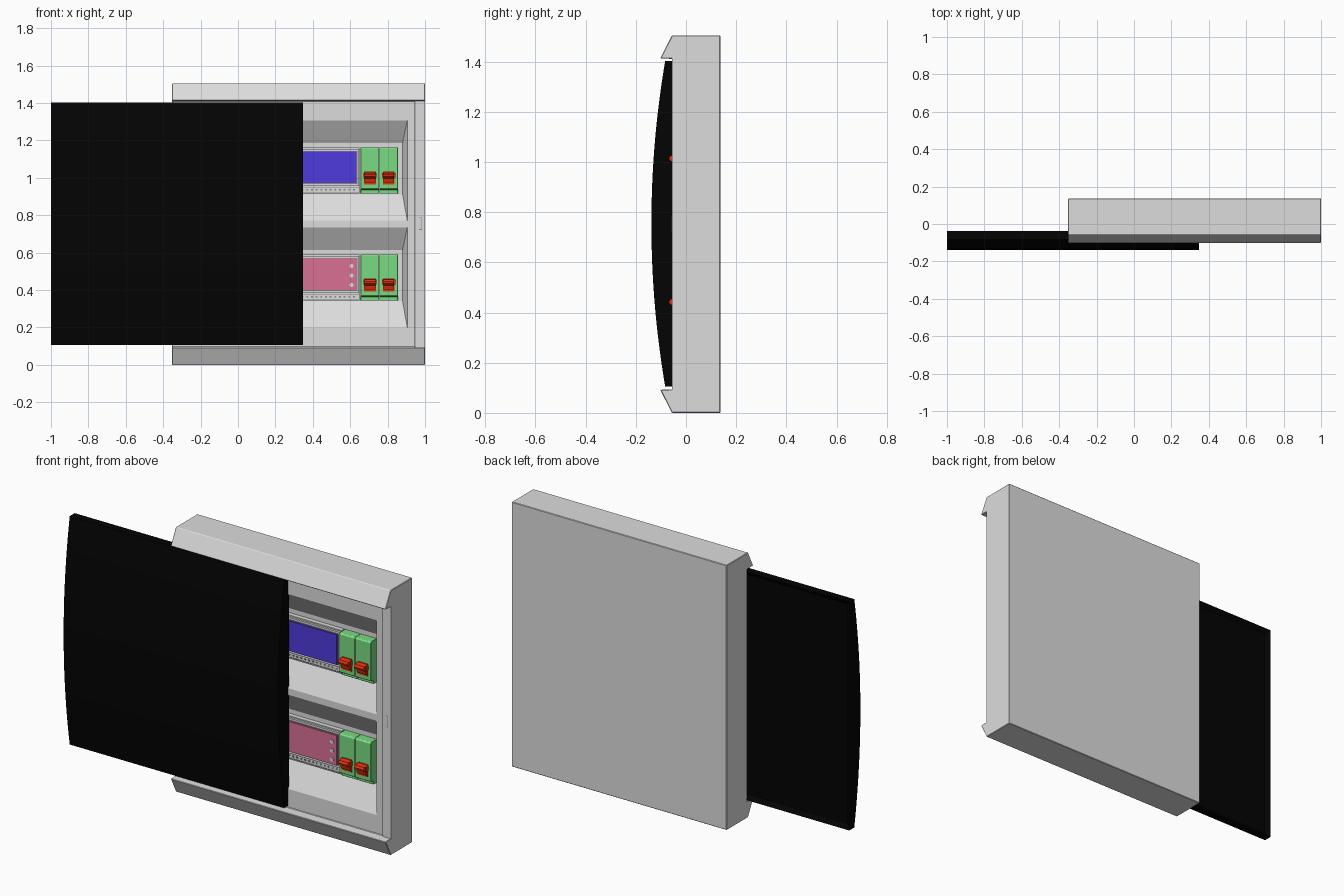
import bpy, bmesh, math
from mathutils import Vector

cube = bpy.data.objects.get("Cube")
if cube:
    bpy.data.objects.remove(cube)


def material(name, r, g, b):
    m = bpy.data.materials.new(name)
    m.use_nodes = True
    m.diffuse_color = (r, g, b, 1)
    m.node_tree.nodes["Principled BSDF"].inputs["Base Color"].default_value = (r, g, b, 1)
    return m


GREY = material("light grey", .72, .72, .72)
DARK = material("dark grey", .25, .25, .25)
BLACK = material("black", .001, .001, .001)
GREEN = material("green", .19, .71, .22)
RED = material("red", .8, .035, .005)
BLUE = material("blue", .078, .043, .72)
PINK = material("pink", .69, .165, .3)


def finish(name, bm, mat):
    bmesh.ops.recalc_face_normals(bm, faces=bm.faces)
    mesh = bpy.data.meshes.new(name)
    bm.to_mesh(mesh)
    bm.free()
    mesh.materials.append(mat)
    obj = bpy.data.objects.new(name, mesh)
    bpy.context.collection.objects.link(obj)
    return obj


def loft(name, rings, mat):
    """Skin equal-length point rings and cap both ends."""
    bm = bmesh.new()
    loops = [[bm.verts.new(p) for p in ring] for ring in rings]
    for a, b in zip(loops, loops[1:]):
        for i in range(len(a)):
            j = (i + 1) % len(a)
            bm.faces.new((a[i], a[j], b[j], b[i]))
    bm.faces.new(loops[0])
    bm.faces.new(loops[-1])
    return finish(name, bm, mat)


def extrude_x(name, profile, x0, x1, mat):
    return loft(name, [[(x, y, z) for y, z in profile] for x in (x0, x1)], mat)


def rect(x0, x1, y, z0, z1):
    return [(x0, y, z0), (x1, y, z0), (x1, y, z1), (x0, y, z1)]


def box(name, x0, x1, y0, y1, z0, z1, mat):
    return loft(name, [rect(x0, x1, y, z0, z1) for y in (y0, y1)], mat)


def apply_modifiers(obj):
    bpy.context.view_layer.objects.active = obj
    for mod in list(obj.modifiers):
        bpy.ops.object.modifier_apply(modifier=mod.name)


def bevel(obj, width):
    mod = obj.modifiers.new("bevel", "BEVEL")
    mod.width = width
    mod.segments = 1
    mod.limit_method = "ANGLE"
    return obj


LEFT, RIGHT, HEIGHT = -.352, 1, 1.505
BACK, PANEL, POST, FLOOR = .137, -.047, -.056, .027

# Cabinet shell with an overhanging lip along the top and bottom
lower = [(BACK, 0), (POST, 0), (-.103, .092), (PANEL, .094)]
upper = [(y, HEIGHT - z) for y, z in reversed(lower)]
cabinet = bevel(extrude_x("cabinet", lower + upper, LEFT, RIGHT, GREY), .003)

# Sloping device recesses
for base in (.2, .772):
    outer = (-.265, .905), (base, base + .535)
    inner = (-.24, .88), (base + .14, base + .415)
    cutter = loft("recess_cutter", [
        rect(*outer[0], -.08, *outer[1]),
        rect(*outer[0], PANEL, *outer[1]),
        rect(*inner[0], FLOOR, *inner[1])], GREY)
    mod = cabinet.modifiers.new("recess", "BOOLEAN")
    mod.object = cutter
    mod.solver = "EXACT"
    apply_modifiers(cabinet)
    bpy.data.objects.remove(cutter)

# Closing post, its seal and latch slot
box("closing_post", .95, RIGHT, POST, PANEL + .01, .09, HEIGHT - .09, GREY)
box("post_seal", .941, .95, PANEL - .004, PANEL + .005, .095, HEIGHT - .095, DARK)
box("latch_slot", .967, .983, POST - .001, POST + .002, .722, .787, DARK)
box("latch_insert", .969, .981, POST - .002, POST, .725, .784, GREY)


def breaker(label, x, z):
    """Two-step green body with a tilted red toggle."""
    body = [(FLOOR, 0), (-.005, 0), (-.005, .02), (-.028, .025),
            (-.028, .24), (-.02, .247), (FLOOR, .247)]
    bevel(extrude_x(f"breaker_body_{label}", [(y, z + h) for y, h in body],
                    x + .0005, x + .0995, GREEN), .0015)
    box(f"toggle_mount_{label}", x + .02, x + .082, -.032, -.026, z + .048, z + .118, RED)
    lever = [(-.03, .06), (-.042, .06), (-.048, .082), (-.066, .092),
             (-.068, .102), (-.06, .112), (-.042, .112), (-.03, .116)]
    extrude_x(f"toggle_{label}", [(y, z + h) for y, h in lever], x + .022, x + .08, RED)
    box(f"toggle_bar_{label}", x + .016, x + .086, -.046, -.03, z + .086, z + .112, RED)


def device(label, z, mat):
    """Wide module with a coloured face, raised rim and terminal row."""
    x0, x1 = -.225, .65
    box(f"{label}_module", x0, x1, .002, FLOOR, z, z + .247, GREY)
    box(f"{label}_frame", x0 + .005, x1 - .002, -.01, .002, z + .04, z + .24, GREY)
    box(f"{label}_border", x0 + .012, .638, -.014, -.01, z + .053, z + .229, DARK)
    box(f"{label}_face", x0 + .016, .634, -.021, -.014, z + .056, z + .226, mat)
    for i, h in enumerate((.006, .034)):
        box(f"{label}_seam_{i}", x0, x1, -.001, .003, z + h, z + h + .003, DARK)
    for i in range(34):
        x = x0 + .015 + i * .025
        box(f"{label}_terminal_{i}", x, x + .01, -.001, .003, z + .018, z + .026, DARK)


for label, z, mat in (("lower", .343, PINK), ("upper", .915, BLUE)):
    device(label, z, mat)
    for i, x in enumerate((.655, .755)):
        breaker(f"{label}_{i}", x, z)

# Indicator studs on the lower module
for i in range(3):
    bm = bmesh.new()
    bmesh.ops.create_cone(bm, cap_ends=True, segments=12, radius1=.011, radius2=.011, depth=.008)
    stud = finish(f"indicator_{i}", bm, GREY)
    stud.rotation_euler.x = math.pi / 2
    stud.location = Vector((.607, -.022, .427 + i * .051))

# Sliding door with a bowed front and a shallow recessed back
BOTTOM, TOP, STEPS = .105, 1.403, 32
door_profile = [(-.038, TOP), (-.038, BOTTOM)]
for i in range(STEPS + 1):
    t = i / STEPS
    door_profile.append((-.083 - .055 * (1 - (2 * t - 1) ** 2), BOTTOM + t * (TOP - BOTTOM)))
door = extrude_x("sliding_door", door_profile, -1, .348, BLACK)
bm = bmesh.new()
bm.from_mesh(door.data)
back = [f for f in bm.faces if f.normal.y > .9]
bmesh.ops.inset_region(bm, faces=back, thickness=.035)
bmesh.ops.translate(bm, verts=list({v for f in back for v in f.verts}), vec=(0, -.02, 0))
bm.to_mesh(door.data)
bm.free()
bpy.ops.object.select_all(action="DESELECT")
door.select_set(True)
bpy.context.view_layer.objects.active = door
bpy.ops.object.shade_smooth_by_angle(angle=math.radians(30))
